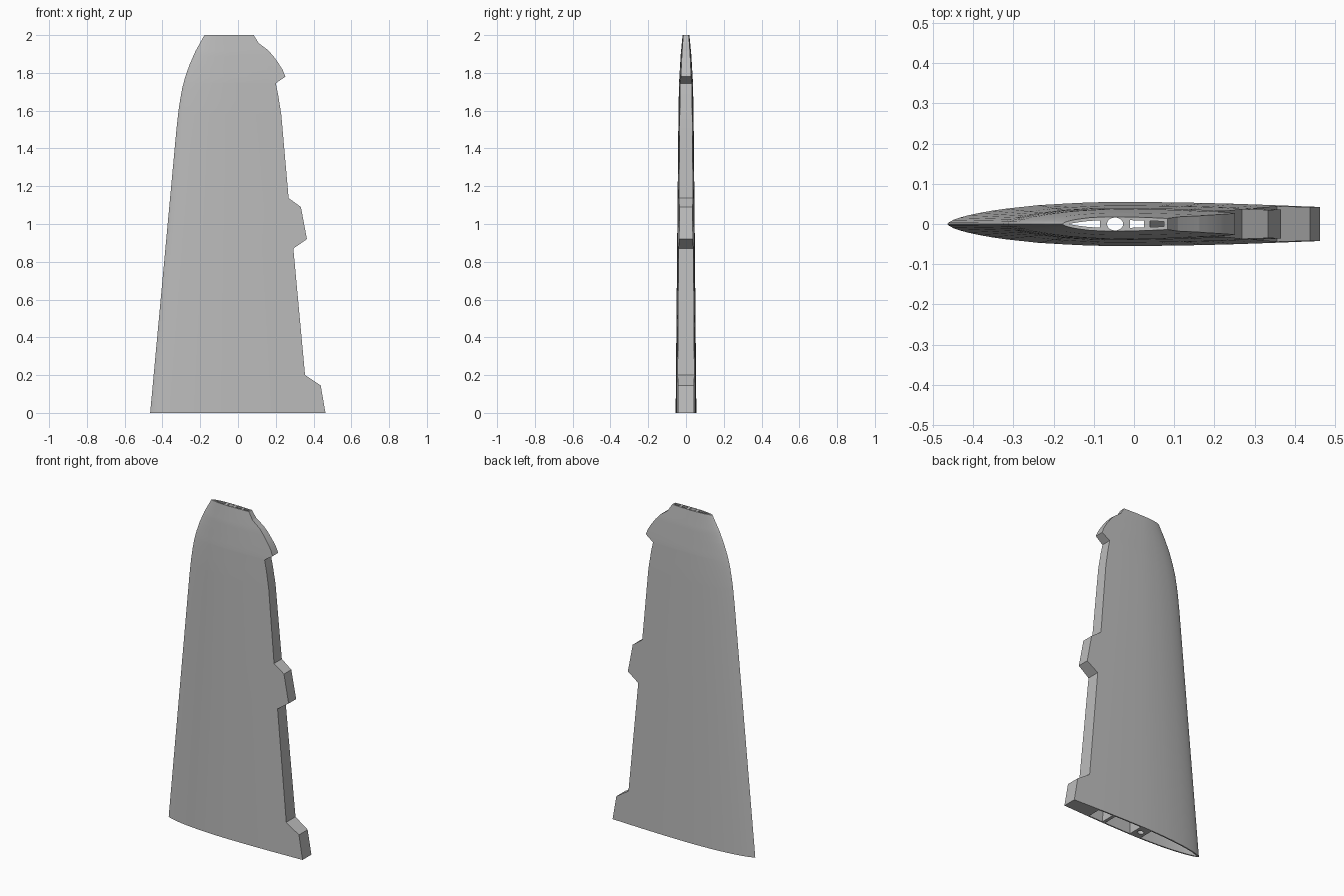
import bpy, bmesh, math

if "Cube" in bpy.data.objects:
    bpy.data.objects.remove(bpy.data.objects["Cube"])

mat = bpy.data.materials.new("plain grey")
mat.use_nodes = True
grey = (0.5, 0.5, 0.5, 1)
mat.diffuse_color = grey
mat.node_tree.nodes["Principled BSDF"].inputs["Base Color"].default_value = grey

# Planform curves as (height, value)
LEADING = [(0, -.465), (1.5, -.326), (1.6, -.315), (1.66, -.306), (1.72, -.295), (1.78, -.279),
           (1.845, -.256), (1.915, -.225), (1.96, -.2), (2, -.178)]
TRAILING = [(0, .463), (.145, .438), (.2, .355), (.87, .293), (.92, .365), (1.09, .333),
            (1.137, .268), (1.58, .229), (1.687, .212), (1.745, .2), (1.78, .251), (1.815, .237),
            (1.85, .215), (1.885, .19), (1.92, .16), (1.957, .11), (2, .083)]
HINGE = [(0, .33), (.87, .25), (1.6, .19), (1.78, .15), (1.85, .125), (1.92, .09), (2, .05)]
TABS = [(0, .463), (.92, .362), (1.78, .251), (1.92, .16), (2, .083)]
THICKNESS = [(0, .055), (1, .046), (1.6, .04), (1.75, .037), (1.9, .028), (2, .018)]
# Section half-thickness along the chord
SECTION = [(0, 0), (.01, .14), (.03, .27), (.07, .45), (.14, .66), (.25, .86), (.38, .98),
           (.48, 1), (.65, .97), (.8, .9), (1, .77)]


def lerp(points, t):
    if t <= points[0][0]:
        return points[0][1]
    for (a, va), (b, vb) in zip(points, points[1:]):
        if t <= b:
            return va + (vb - va) * (t - a) / (b - a)
    return points[-1][1]


def half_thickness(x, z):
    lead = lerp(LEADING, z)
    return lerp(THICKNESS, z) * lerp(SECTION, (x - lead) / (lerp(TABS, z) - lead))


def heights():
    zs = {z for curve in (LEADING, TRAILING, HINGE, THICKNESS) for z, _ in curve}
    return sorted(zs | {i * .2 for i in range(1, 8)})


def loft(name, zs, stations, wall=0):
    """Skin a stack of symmetric sections."""
    bm = bmesh.new()
    rings = []
    for z in zs:
        side = []
        for x in stations(z):
            h = half_thickness(x, z) - wall
            side.append((x, max(h, .0015) if wall else h))
        ring = [(x, h) for x, h in side] + [(x, -h) for x, h in reversed(side)]
        rings.append([bm.verts.new((x, y, z)) for x, y in ring])
    n = len(rings[0])
    for low, high in zip(rings, rings[1:]):
        for i in range(n):
            j = (i + 1) % n
            bm.faces.new((low[i], low[j], high[j], high[i]))
    bm.faces.new(rings[0])
    bm.faces.new(rings[-1])
    bmesh.ops.remove_doubles(bm, verts=bm.verts, dist=1e-5)
    bmesh.ops.recalc_face_normals(bm, faces=bm.faces)
    mesh = bpy.data.meshes.new(name)
    bm.to_mesh(mesh)
    bm.free()
    mesh.materials.append(mat)
    obj = bpy.data.objects.new(name, mesh)
    bpy.context.collection.objects.link(obj)
    return obj


# Outer blade: chordwise stations bunched at the nose, last one on the tabs
def blade_stations(z):
    a, b = lerp(LEADING, z), lerp(HINGE, z)
    return [a + (b - a) * (i / 18) ** 1.8 for i in range(19)] + [lerp(TRAILING, z)]


blade = loft("blade", heights(), blade_stations)


# Hollow cells between spar, web and skin
def cell(name, front, back):
    def stations(z):
        t = min(max(z / 2, 0), 1)
        a = front(z) if callable(front) else front[0] + (front[1] - front[0]) * t
        b = back[0] + (back[1] - back[0]) * t
        return [a + (b - a) * i / 8 for i in range(9)]
    return loft(name, [-.02] + heights() + [2.02], stations, .008)


cutters = [
    cell("front_cell", lambda z: lerp(LEADING, z) + .018, (-.085, -.085)),
    cell("middle_cell", (-.01, -.01), (.17, .025)),
    cell("rear_cell", (.19, .04), (.287, .075)),
]
# Round bore through the spar
bpy.ops.mesh.primitive_cylinder_add(vertices=32, radius=.02, depth=2.2, location=(-.047, 0, 1))
bore = bpy.context.object
bore.name = "spar_bore"
bore.data.materials.append(mat)
bore.scale.y = .8
cutters.append(bore)

bpy.ops.object.select_all(action='DESELECT')
blade.select_set(True)
bpy.context.view_layer.objects.active = blade
for cutter in cutters:
    mod = blade.modifiers.new(cutter.name, 'BOOLEAN')
    mod.operation = 'DIFFERENCE'
    mod.solver = 'EXACT'
    mod.object = cutter
    bpy.ops.object.modifier_apply(modifier=mod.name)
    bpy.data.objects.remove(cutter)

bpy.ops.object.shade_smooth_by_angle(angle=math.radians(25))
